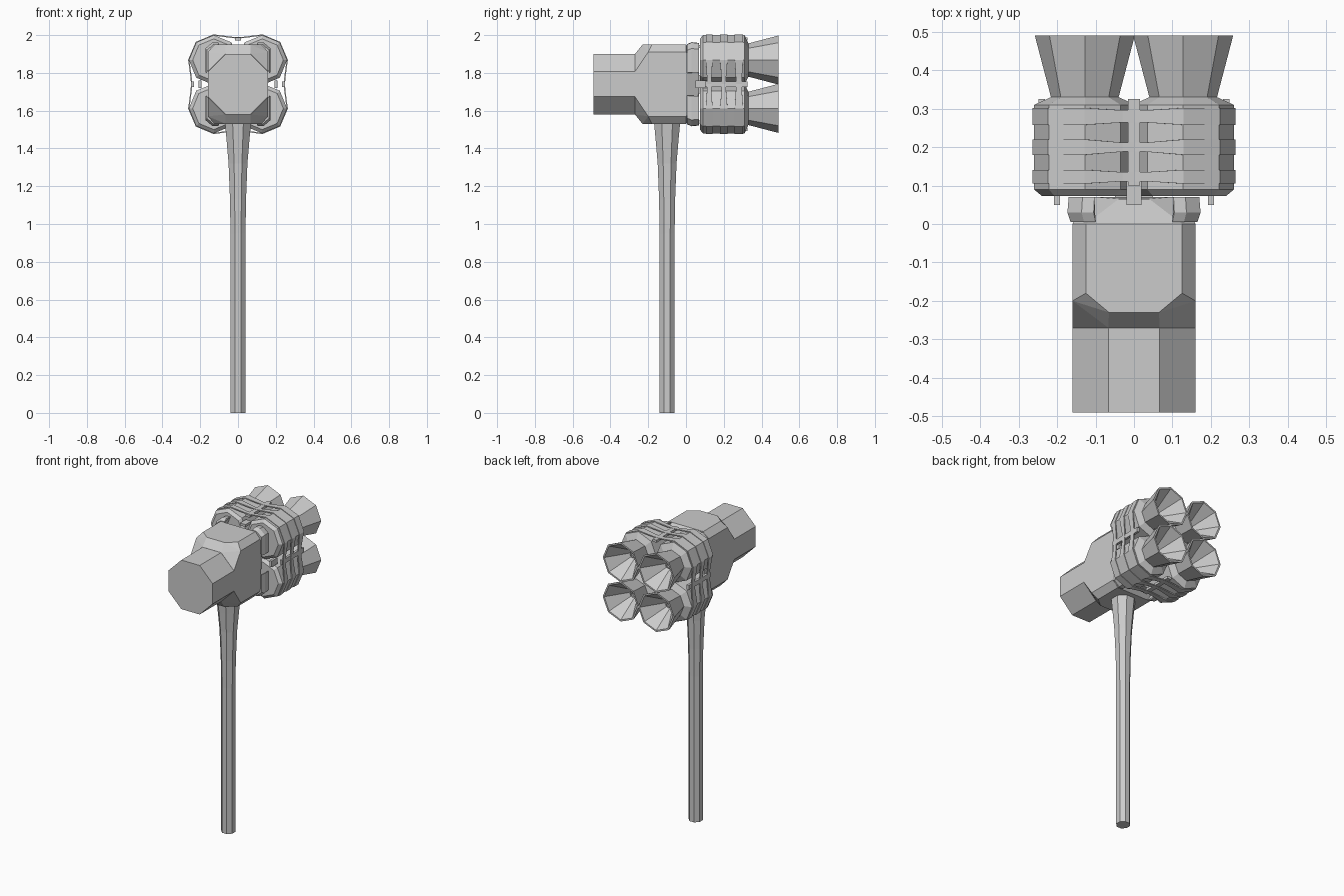
import bpy, bmesh, math
from mathutils import Vector

cube = bpy.data.objects.get("Cube")
if cube:
    bpy.data.objects.remove(cube, do_unlink=True)

steel = bpy.data.materials.new("plain_grey")
steel.use_nodes = True
GREY = (0.6, 0.6, 0.6, 1)
steel.diffuse_color = GREY
steel.node_tree.nodes["Principled BSDF"].inputs["Base Color"].default_value = GREY

CZ = 1.74      # height of the head axis
OFF = 0.128    # engine offset from the head axis


def finish(name, bm):
    bmesh.ops.recalc_face_normals(bm, faces=bm.faces)
    mesh = bpy.data.meshes.new(name)
    bm.to_mesh(mesh)
    bm.free()
    mesh.materials.append(steel)
    obj = bpy.data.objects.new(name, mesh)
    bpy.context.collection.objects.link(obj)
    return obj


def lathe(name, profile, centre, axis, phase=0.0, sides=8):
    """Faceted turned part from (radius, distance along axis) pairs."""
    bm = bmesh.new()
    rings = []
    for r, d in profile:
        ring = []
        for i in range(sides):
            a = 2 * math.pi * i / sides + phase
            u, v = r * math.cos(a), r * math.sin(a)
            p = (u, d, v) if axis == "Y" else (u, v, d)
            ring.append(bm.verts.new(Vector(centre) + Vector(p)))
        rings.append(ring)
    for a, b in zip(rings, rings[1:]):
        for i in range(sides):
            j = (i + 1) % sides
            bm.faces.new((a[i], a[j], b[j], b[i]))
    bm.faces.new(rings[0])
    bm.faces.new(rings[-1])
    return finish(name, bm)


def hull(name, points):
    bm = bmesh.new()
    for p in points:
        bm.verts.new(p)
    res = bmesh.ops.convex_hull(bm, input=bm.verts)
    bmesh.ops.delete(bm, geom=list(set(res["geom_interior"])), context="VERTS")
    bmesh.ops.dissolve_limit(bm, angle_limit=0.01, verts=bm.verts, edges=bm.edges)
    return finish(name, bm)


def box(name, lo, hi):
    return hull(name, [(x, y, z) for x in (lo[0], hi[0])
                       for y in (lo[1], hi[1]) for z in (lo[2], hi[2])])


def corners(x, y, z):
    return [(sx * x, y, CZ + sz * z) for sx in (-1, 1) for sz in (-1, 1)]


# Handle, flaring where it meets the head
lathe("handle", [(.043, 0), (.043, .95), (.046, 1.13), (.054, 1.32),
                 (.066, 1.45), (.077, 1.56)], (0, -.1, 0), "Z", math.pi / 8)

# Striking face
lathe("striking_face", [(.173, -.49), (.173, -.26)], (0, 0, CZ), "Y", math.pi / 8)

# Head block with bevelled front and back
points = []
for x, y, z in [(.16, -.27, .067), (.067, -.27, .16), (.065, -.23, .21),
                (.125, -.18, .21), (.16, -.2, .17), (.125, 0, .21),
                (.16, 0, .17), (.04, .065, .14), (.12, .07, .04), (.1, .07, .1)]:
    points += corners(x, y, z)
hull("head_block", points)

# Corner clips and engines
for sx in (-1, 1):
    for sz in (-1, 1):
        tag = ("left" if sx > 0 else "right") + ("_upper" if sz > 0 else "_lower")
        clip = []
        for x, z in [(.165, .06), (.165, .18), (.13, .21), (.1, .212)]:
            for y, grow in ((.005, 1.0), (.03, 1.05), (.07, 1.03)):
                clip.append((sx * x * grow, y, CZ + sz * z * grow))
        hull("corner_clip_" + tag, clip)
        centre = (sx * OFF, 0, CZ + sz * OFF)
        lathe("engine_" + tag, [
            (.112, .073), (.132, .09), (.132, .31), (.088, .33), (.13, .49),
            (.119, .49), (.036, .36), (.03, .345)], centre, "Y")
        lathe("injector_" + tag, [(.02, .34), (.02, .365), (.012, .365), (.008, .35)],
              centre, "Y")

# Core joining the engines to the head
box("engine_core", (-.05, .05, CZ - .05), (.05, .31, CZ + .05))

# Straps wrapped around the four engines, dipping into the gaps
quarter = [(.0, .247), (.03, .249), (OFF, .262), (.222, .222), (.262, OFF), (.249, .03)]
outline = []
for turn in range(4):
    for x, z in quarter:
        for _ in range(turn):
            x, z = z, -x
        outline.append((x, z))


def strap(name, y_mid, narrow, wide):
    bm = bmesh.new()
    loops = []
    for i, (x, z) in enumerate(outline):
        half = wide if i % len(quarter) in (2, 3, 4) else narrow
        ring = []
        for grow, s in ((1.008, -1), (1.008, 1), (.98, 1), (.98, -1)):
            ring.append(bm.verts.new((x * grow, y_mid + s * half, CZ + z * grow)))
        loops.append(ring)
    for a, b in zip(loops, loops[1:] + loops[:1]):
        for k in range(4):
            m = (k + 1) % 4
            bm.faces.new((a[k], a[m], b[m], b[k]))
    finish(name, bm)


strap("front_strap", .123, .012, .018)
strap("middle_strap", .2, .012, .02)
strap("rear_strap", .28, .016, .022)

# Lengthwise ribs in the gaps between engines
for name, dx, dz in (("top", 0, 1), ("bottom", 0, -1), ("left", 1, 0), ("right", -1, 0)):
    for part, y0, y1, dist, half in (("rib", .1, .325, .24, .015), ("link", .05, .11, .2, .02)):
        c = Vector((dx * dist, 0, CZ + dz * dist))
        w = Vector((half if dz else .008, 0, half if dx else .008))
        lo, hi = c - w, c + w
        lo.y, hi.y = y0, y1
        box(name + "_" + part, lo, hi)
